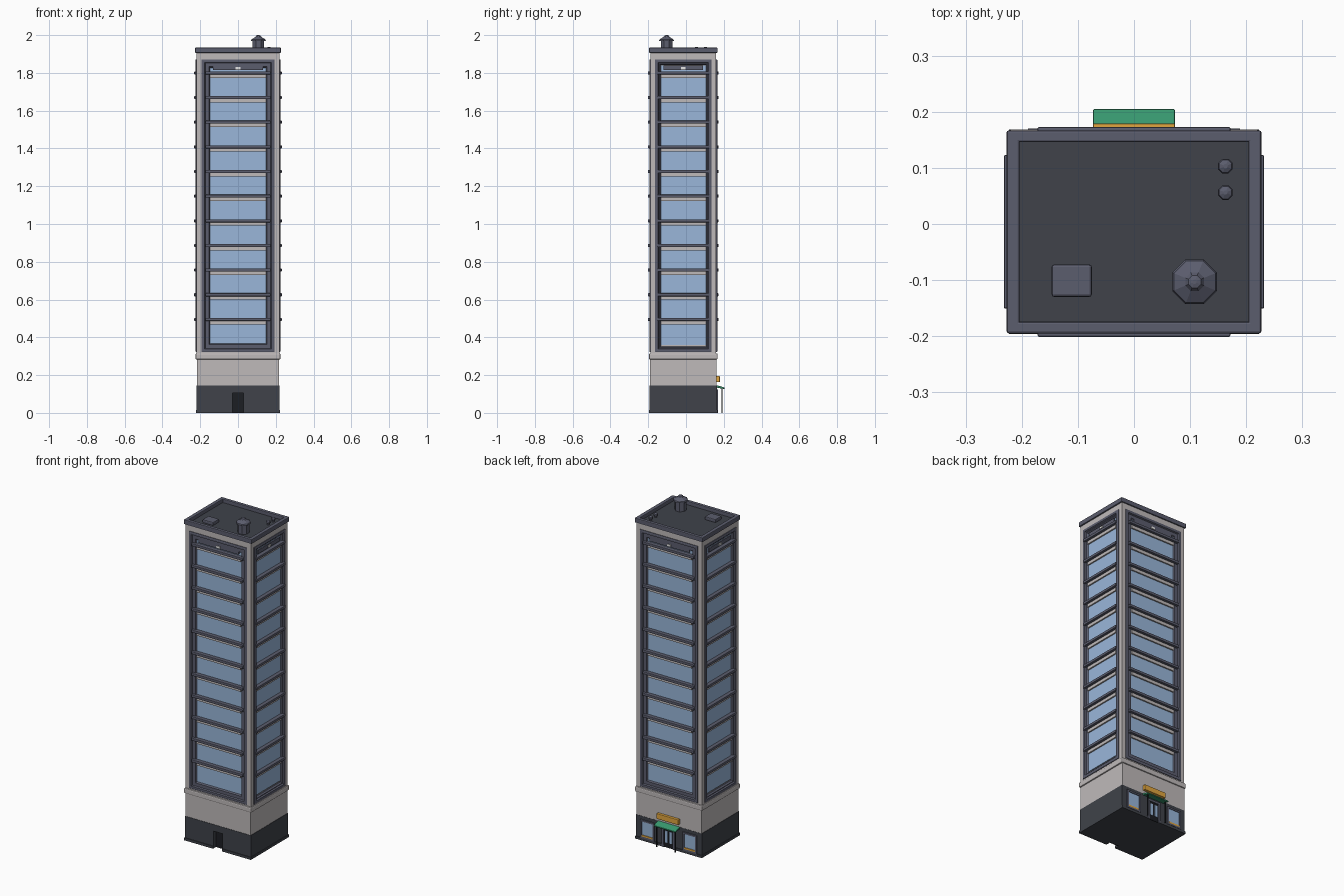
import bpy, bmesh, math

if "Cube" in bpy.data.objects:
    bpy.data.objects.remove(bpy.data.objects["Cube"])

CY = -0.014                      # tower centre in y


def mat(name, r, g, b):
    m = bpy.data.materials.new(name)
    m.diffuse_color = (r, g, b, 1)
    m.use_nodes = True
    m.node_tree.nodes["Principled BSDF"].inputs["Base Color"].default_value = m.diffuse_color
    return m


STONE = mat("pale stone", 0.52, 0.49, 0.49)
SLATE = mat("slate trim", 0.105, 0.11, 0.155)
DARK = mat("dark base", 0.05, 0.055, 0.068)
GLASS = mat("blue glass", 0.32, 0.47, 0.70)
BLACK = mat("near black", 0.012, 0.013, 0.017)
GREEN = mat("green awning", 0.04, 0.32, 0.16)
ORANGE = mat("orange sign", 0.75, 0.38, 0.05)
WHITE = mat("white lamp", 0.85, 0.85, 0.85)


def side_point(k, u, d, z):
    """Facade coordinates (along, outward, up) to world; 0 front, 1 right, 2 back, 3 left."""
    x, y = [(u, -d), (d, u), (-u, d), (-d, -u)][k]
    return (x, y + CY, z)


def add_hex(bm, pts):
    v = [bm.verts.new(p) for p in pts]
    for f in ((0, 3, 2, 1), (4, 5, 6, 7), (0, 1, 5, 4), (1, 2, 6, 5), (2, 3, 7, 6), (3, 0, 4, 7)):
        bm.faces.new([v[i] for i in f])


def finish(bm, name, material, bevel=0):
    bmesh.ops.recalc_face_normals(bm, faces=bm.faces)
    me = bpy.data.meshes.new(name)
    bm.to_mesh(me)
    bm.free()
    me.materials.append(material)
    ob = bpy.data.objects.new(name, me)
    bpy.context.collection.objects.link(ob)
    if bevel:
        b = ob.modifiers.new("bevel", 'BEVEL')
        b.width = bevel
        b.segments = 2
    return ob


def boxes(name, material, items, bevel=0):
    """items: (side, u0, u1, d0, d1, z0, z1)"""
    bm = bmesh.new()
    for k, u0, u1, d0, d1, z0, z1 in items:
        add_hex(bm, [side_point(k, u, d, z) for z in (z0, z1)
                     for u, d in ((u0, d0), (u1, d0), (u1, d1), (u0, d1))])
    return finish(bm, name, material, bevel)


def block(name, material, hx, hy, z0, z1, bevel=0):
    return boxes(name, material, [(0, -hx, hx, -hy, hy, z0, z1)], bevel)


def ring_frame(bm, k, prof, z0, z1):
    """Sweep a closed (half width, depth) profile round a rectangle."""
    ref = prof[0][0]
    loops = []
    for su, top in ((-1, 0), (1, 0), (1, 1), (-1, 1)):
        loop = []
        for w, d in prof:
            z = z1 - (ref - w) if top else z0 + (ref - w)
            loop.append(bm.verts.new(side_point(k, su * w, d, z)))
        loops.append(loop)
    n = len(prof)
    for i in range(4):
        a, b = loops[i], loops[(i + 1) % 4]
        for j in range(n):
            bm.faces.new((a[j], b[j], b[(j + 1) % n], a[(j + 1) % n]))


def lathe(name, material, x, y, prof, n, smooth=False):
    bm = bmesh.new()
    rings = [[bm.verts.new((x + r * math.cos(2 * math.pi * (i + .5) / n),
                            y + r * math.sin(2 * math.pi * (i + .5) / n), z)) for i in range(n)]
             for r, z in prof]
    for a, b in zip(rings, rings[1:]):
        for i in range(n):
            bm.faces.new((a[i], a[(i + 1) % n], b[(i + 1) % n], b[i]))
    bm.faces.new(rings[0])
    bm.faces.new(rings[-1])
    return finish(bm, name, material)


# ground floor with a recessed rear service door
block("ground_floor", DARK, 0.22, 0.148, 0, 0.145)
boxes("ground_floor_walls", DARK, [
    (0, -0.22, -0.03, 0.148, 0.178, 0, 0.145),
    (0, 0.03, 0.22, 0.148, 0.178, 0, 0.145),
    (0, -0.03, 0.03, 0.148, 0.178, 0.105, 0.145),
    (2, -0.22, 0.22, 0.148, 0.177, 0, 0.145)])
boxes("service_door", BLACK, [(0, -0.03, 0.03, 0.147, 0.154, 0, 0.105)])
boxes("plinth", DARK, [(k, s * 0.125 - w, s * 0.125 + w, 0.17, 0.182, 0, 0.015)
                       for k, s, w in ((0, -1, 0.095), (0, 1, 0.095), (2, -1, 0.095), (2, 1, 0.095))]
      + [(k, -0.182, 0.182, 0.21, 0.223, 0, 0.015) for k in (1, 3)])

# pale stone storey, ledge and tower core
block("stone_storey", STONE, 0.218, 0.176, 0.145, 0.285)
block("stone_ledge", STONE, 0.225, 0.182, 0.283, 0.315, 0.006)
block("tower_core", STONE, 0.203, 0.159, 0.31, 1.90)
block("stone_cornice", STONE, 0.219, 0.174, 1.87, 1.908)
block("stone_sill_band", STONE, 0.219, 0.174, 0.31, 0.325)

# per facade: (side, wall depth, frame half, slat half, glass half)
FACADES = [(k,) + ((0.174, 0.193, 0.172, 0.148) if k % 2 == 0 else (0.219, 0.149, 0.137, 0.119))
           for k in range(4)]
LEVELS = [0.495 + 0.1305 * i for i in range(11)]

piers, glass, spandrels, slats, heads, lamps = [], [], [], [], [], []
fr = bmesh.new()
for k, d, fw, sw, gw in FACADES:
    hw = 0.219 if k % 2 == 0 else 0.174
    for s in (-1, 1):
        a, b = sorted((s * (fw - 0.004), s * hw))
        piers.append((k, a, b, d - 0.02, d, 0.32, 1.88))
    ring_frame(fr, k, [(fw, d - 0.018), (fw, d + 0.004), (fw - 0.006, d + 0.006), (fw - 0.016, d + 0.006),
                       (fw - 0.020, d - 0.002), (gw + 0.006, d - 0.002), (gw, d - 0.010), (gw, d - 0.018)],
               0.322, 1.872)
    glass.append((k, -gw - 0.002, gw + 0.002, d - 0.018, d - 0.010, 0.36, 1.84))
    for z in LEVELS:
        slats.append((k, -sw, sw, d - 0.012, d + 0.013, z - 0.008, z + 0.008))
        spandrels.append((k, -gw, gw, d - 0.012, d - 0.002, z - 0.026, z - 0.007))
    heads.append((k, -gw + 0.015, gw - 0.015, d - 0.012, d - 0.002, 1.815, 1.838))
    lamps.append((k, -0.012, 0.012, d - 0.004, d + 0.003, 1.819, 1.831))
finish(fr, "window_frames", SLATE)
boxes("corner_piers", STONE, piers)
boxes("glass_panels", GLASS, glass)
boxes("spandrels", STONE, spandrels)
boxes("slats", SLATE, slats, 0.003)
boxes("window_heads", SLATE, heads)
boxes("facade_lamps", WHITE, lamps)

# roof deck and parapet
block("roof_deck", DARK, 0.215, 0.17, 1.900, 1.913)
boxes("parapet", SLATE, [(k, -0.227, 0.227, 0.160, 0.181, 1.906, 1.934) for k in (0, 2)]
      + [(k, -0.181, 0.181, 0.204, 0.227, 1.906, 1.934) for k in (1, 3)], 0.004)

# roof equipment
lathe("water_tank", SLATE, 0.108, -0.103,
      [(0.033, 1.91), (0.033, 1.968), (0.043, 1.970), (0.040, 1.977), (0.018, 1.990), (0.012, 1.998), (0.004, 2.0)], 8)
boxes("roof_unit", SLATE, [(0, -0.147, -0.075, 0.058, 0.116, 1.91, 1.932)], 0.005)
for i, y in enumerate((0.103, 0.056)):
    lathe("roof_vent_%d" % (i + 1), SLATE, 0.163, y,
          [(0.008, 1.91), (0.008, 1.925), (0.014, 1.927), (0.012, 1.934), (0.004, 1.938)], 8)

# shop front at the back: framed windows, planters, door
sf = bmesh.new()
for c in (-0.142, 0.142):
    for a, b, z0, z1 in ((-0.047, -0.037, 0.015, 0.125), (0.037, 0.047, 0.015, 0.125),
                         (-0.047, 0.047, 0.115, 0.125), (-0.047, 0.047, 0.015, 0.025)):
        add_hex(sf, [side_point(2, c + u, d, z) for z in (z0, z1)
                     for u, d in ((a, 0.17), (b, 0.17), (b, 0.184), (a, 0.184))])
finish(sf, "shop_window_frames", SLATE)
boxes("shop_windows", GLASS, [(2, c - 0.038, c + 0.038, 0.174, 0.180, 0.024, 0.116) for c in (-0.142, 0.142)])
boxes("shop_planters", ORANGE, [(2, c - 0.036, c + 0.036, 0.178, 0.184, 0.025, 0.034) for c in (-0.142, 0.142)])
boxes("door_frame", SLATE, [(2, -0.045, -0.032, 0.17, 0.184, 0, 0.125), (2, 0.032, 0.045, 0.17, 0.184, 0, 0.125),
                            (2, -0.045, 0.045, 0.17, 0.184, 0.112, 0.125)])
boxes("entrance_door", BLACK, [(2, -0.032, 0.032, 0.172, 0.179, 0, 0.112)])
boxes("door_glass", GLASS, [(2, s * 0.015 - 0.009, s * 0.015 + 0.009, 0.176, 0.181, 0.03, 0.10) for s in (-1, 1)])

# awning on two posts, sign above
aw = bmesh.new()
add_hex(aw, [side_point(2, u, d, z) for u in (-0.073, 0.073)
             for d, z in ((0.176, 0.134), (0.219, 0.126), (0.219, 0.134), (0.176, 0.147))])
finish(aw, "awning", GREEN, 0.003)
boxes("awning_posts", BLACK, [(2, s * 0.062 - 0.003, s * 0.062 + 0.003, 0.201, 0.207, 0, 0.132) for s in (-1, 1)])
boxes("sign_board", ORANGE, [(2, -0.073, 0.073, 0.176, 0.193, 0.163, 0.195)], 0.002)
